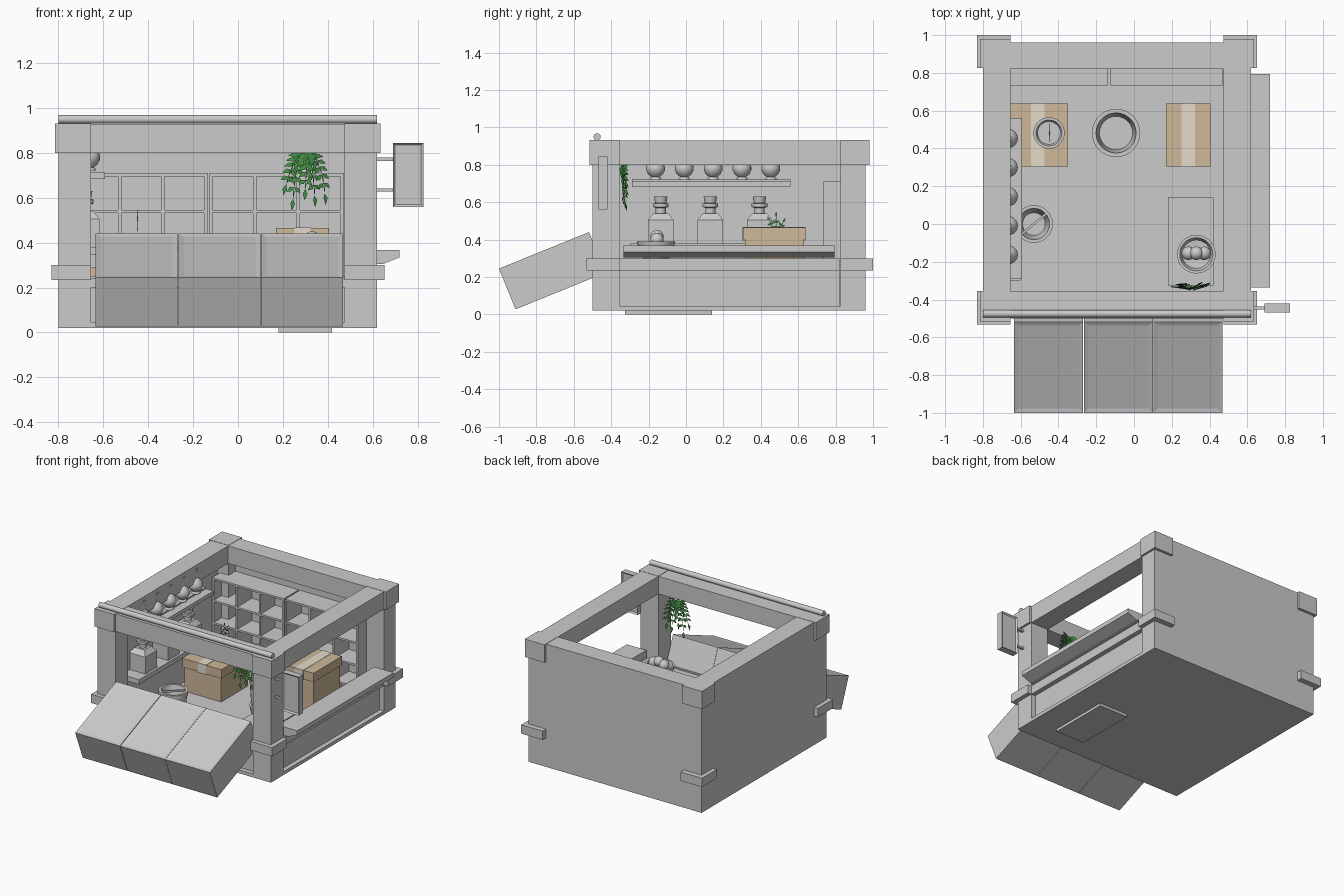
import bpy, bmesh
from math import radians, sin, cos, pi
from mathutils import Vector, Matrix

if "Cube" in bpy.data.objects:
    bpy.data.objects.remove(bpy.data.objects["Cube"])


def material(name, rgb):
    m = bpy.data.materials.new(name)
    m.diffuse_color = (*rgb, 1)
    m.use_nodes = True
    m.node_tree.nodes["Principled BSDF"].inputs["Base Color"].default_value = m.diffuse_color
    return m


def finish(name, bm, mat=None, smooth=False):
    me = bpy.data.meshes.new(name)
    bm.to_mesh(me)
    bm.free()
    ob = bpy.data.objects.new(name, me)
    bpy.context.collection.objects.link(ob)
    if mat:
        me.materials.append(mat)
    if smooth:
        bpy.ops.object.select_all(action='DESELECT')
        ob.select_set(True)
        bpy.context.view_layer.objects.active = ob
        bpy.ops.object.shade_smooth_by_angle(angle=radians(40))
    return ob


def add_box(bm, x0, x1, y0, y1, z0, z1):
    m = Matrix.Translation(((x0 + x1) / 2, (y0 + y1) / 2, (z0 + z1) / 2))
    m = m @ Matrix.Diagonal((x1 - x0, y1 - y0, z1 - z0, 1))
    return bmesh.ops.create_cube(bm, size=1, matrix=m)['verts']


def boxes(name, *spans, mat=None):
    bm = bmesh.new()
    for s in spans:
        add_box(bm, *s)
    return finish(name, bm, mat)


def lathe(name, profile, loc, segs=24, turn=0.0):
    bm = bmesh.new()
    rings = []
    for r, z in profile:
        if r == 0:
            rings.append([bm.verts.new((0, 0, z))] * segs)
        else:
            rings.append([bm.verts.new((r * cos(turn + 2 * pi * i / segs), r * sin(turn + 2 * pi * i / segs), z))
                          for i in range(segs)])
    for a, b in zip(rings, rings[1:]):
        for i in range(segs):
            j = (i + 1) % segs
            bm.faces.new(list(dict.fromkeys((a[i], a[j], b[j], b[i]))))
    bmesh.ops.recalc_face_normals(bm, faces=bm.faces)
    ob = finish(name, bm, smooth=segs > 4)
    ob.location = loc
    return ob


def inset_panel(bm, verts, axis, thickness, depth):
    # recessed panels on the faces of a box whose normals match the axis
    for f in list({f for v in verts for f in v.link_faces}):
        f.normal_update()
        if f.normal.dot(axis) > 0.9:
            bmesh.ops.inset_individual(bm, faces=[f], thickness=thickness)
            bmesh.ops.translate(bm, verts=f.verts, vec=-axis * depth)


card = material("cardboard", (0.62, 0.48, 0.32))
tape = material("tape", (0.78, 0.72, 0.6))
green = material("leaf_green", (0.06, 0.3, 0.06))

# Shell: floor, solid left and back walls, low front and right panels
boxes("floor", (-.8, .62, -.5, .96, .02, .045))
boxes("left_wall", (-.8, -.745, -.5, .96, .02, .93))
boxes("back_wall", (-.8, .62, .905, .96, .02, .93))
boxes("right_low_panel", (.55, .585, -.36, .82, .04, .25))
boxes("front_low_panel", (-.66, .475, -.465, -.43, .04, .25))
boxes("right_rail", (.475, .62, -.36, .82, .235, .3))
boxes("front_rail", (-.66, .475, -.5, -.36, .2, .24))

# Posts with middle and top corner brackets
for sx, (x0, x1) in (("left", (-.8, -.655)), ("right", (.475, .62))):
    for sy, (y0, y1) in (("front", (-.5, -.355)), ("back", (.825, .96))):
        tag = f"{sy}_{sx}"
        boxes(f"{tag}_post", (x0, x1, y0, y1, .02, .93))
        for part, g, z0, z1 in (("mid_bracket", .032, .235, .3), ("top_bracket", .016, .8, .932)):
            ax, bx = (x0 - g, x1) if sx == "left" else (x0, x1 + g)
            ay, by = (y0 - g, y1) if sy == "front" else (y0, y1 + g * 1.25)
            boxes(f"{tag}_{part}", (ax, bx, ay, by, z0, z1))

# Top frame and round rail on its front edge
boxes("top_frame", (-.8, .62, -.5, -.355, .8, .93), (-.8, .62, .82, .96, .8, .93),
      (-.8, -.655, -.355, .82, .8, .93), (.475, .62, -.355, .82, .8, .93))
rod = lathe("front_rod", [(0, -.8), (.019, -.8), (.019, .62), (0, .62)], (0, -.475, .95), 16)
rod.rotation_euler.y = pi / 2

# Sloped window ledge on the right
bm = bmesh.new()
prof = [(.56, .305), (.645, .305), (.72, .335), (.72, .368), (.56, .368)]
f = bm.faces.new([bm.verts.new((x, -.335, z)) for x, z in prof])
ext = bmesh.ops.extrude_face_region(bm, geom=[f])['geom']
bmesh.ops.translate(bm, verts=[v for v in ext if isinstance(v, bmesh.types.BMVert)], vec=(0, 1.13, 0))
bmesh.ops.recalc_face_normals(bm, faces=bm.faces)
finish("window_ledge", bm)

# Three tilted display crates with rims and ribs
for n, x0 in enumerate((-.635, -.265, .103)):
    w, d, h, t = .366, .52, .235, .01
    bm = bmesh.new()
    add_box(bm, x0 + t, x0 + w - t, t, d - t, -h, -.012)
    rim = add_box(bm, x0, x0 + w, 0, d, -.03, 0)
    inset_panel(bm, rim, Vector((0, 0, 1)), .033, .005)
    add_box(bm, x0, x0 + w, 0, d, -.065, -.055)
    add_box(bm, x0, x0 + w, 0, d, -h, -h + .012)
    for a in (.0, .06, w - .072, w - .012):
        add_box(bm, x0 + a, x0 + a + .012, 0, d, -h, 0 - .03)
    for a in (.0, .06, d - .072, d - .012):
        add_box(bm, x0, x0 + w, a, a + .012, -h, -.03)
    ob = finish(f"display_crate_{n + 1}", bm)
    ob.location = (0, -1, .245)
    ob.rotation_euler.x = radians(22.1)

# Hanging blank sign on two pegs
bm = bmesh.new()
board = add_box(bm, .69, .826, -.468, -.42, .56, .845)
for s in (1, -1):
    inset_panel(bm, board, Vector((0, s, 0)), .014, .01)
finish("sign_board", bm)
boxes("sign_pegs", *[(.6, .7, -.452, -.436, z - .007, z + .007) for z in (.635, .772)])

# Pigeonhole shelves along the back wall
for n, (x0, x1) in enumerate(((-.725, -.137), (-.127, .47))):
    p, q = (x1 - x0 - .014) / 3, .1645
    spans = [(x0 + i * p, x0 + i * p + .014, .732, .905, .04, .71) for i in range(4)]
    spans += [(x0, x1, .732, .905, .038 + i * q, .052 + i * q) for i in range(5)]
    boxes(f"pigeonhole_shelf_{n + 1}", *spans)

# Left shelves with flasks and square bottles
boxes("upper_left_shelf", (-.76, -.592, -.29, .56, .685, .712), (-.76, -.655, -.29, .56, .705, .723))
boxes("lower_left_shelf", (-.76, -.6, -.3, .56, .345, .38))
flask = [(0, 0), (.032, 0), (.03, .008), (.022, .014), (.04, .028), (.05, .05), (.05, .066), (.042, .086),
         (.028, .1), (.014, .112), (.011, .16), (.018, .178), (0, .178)]
for n in range(5):
    lathe(f"round_flask_{n + 1}", flask, (-.665, -.163 + .154 * n, .722))
for n, y in enumerate((-.135, .13, .393)):
    k = 2 ** .5
    lathe(f"square_bottle_{n + 1}", [(0, 0), (.068 * k, 0), (.068 * k, .125), (.04 * k, .16), (0, .16)],
          (-.685, y, .38), 4, pi / 4)
    lathe(f"bottle_neck_{n + 1}", [(.027, .15), (.027, .19), (.042, .195), (.042, .212), (.03, .215),
                                   (.036, .25), (0, .25)], (-.685, y, .38), 20)

# Cardboard boxes with lids and tape
for n, (x0, x1, top) in enumerate(((-.668, -.35, .29), (.17, .405, .465))):
    c = (x0 + x1) / 2
    boxes(f"carton_{n + 1}", (x0 + .008, x1 - .008, .315, .63, .021, top - .05),
          (x0, x1, .305, .638, top - .065, top), mat=card)
    boxes(f"carton_tape_{n + 1}", (c - .035, c + .035, .303, .64, top - .07, top + .002), mat=tape)

# Block table with a bowl of round fruit
boxes("block_table", (.18, .42, -.325, .14, 0, .26))
lathe("fruit_bowl", [(0, .26), (.05, .26), (.06, .29), (.092, .34), (.102, .39), (.088, .39), (.075, .35), (0, .34)],
      (.33, -.16, 0), 28)
for n, (dx, dz) in enumerate(((-.042, .4), (0, .415), (.042, .4))):
    lathe(f"fruit_{n + 1}", [(.036 * sin(pi * i / 10) if 0 < i < 10 else 0, -.036 * cos(pi * i / 10))
                             for i in range(11)], (.33 + dx, -.155, dz), 16)


# Tub, pail and flower pot
def vessel(name, x, y, r, z0, z1, rb):
    lathe(name, [(0, z0), (rb, z0), (r * .96, z1 - .03), (r, z1 - .028), (r, z1), (r * .83, z1),
                 (rb * .8, z0 + .06), (0, z0 + .06)], (x, y, 0), 28)


vessel("tub", -.095, .482, .128, .04, .27, .11)
vessel("pail", -.53, 0, .1, .04, .21, .075)
vessel("flower_pot", -.45, .482, .083, .29, .41, .055)
lathe("pot_soil", [(0, .385), (.065, .385), (.065, .39), (0, .39)], (-.45, .482, 0), 20)
boxes("pail_handle", (-.098, .098, -.006, .006, .195, .207)).location = (-.53, 0, 0)
bpy.data.objects["pail_handle"].rotation_euler.z = radians(40)


# Leafy fronds: arched stem with paired pointed leaves
def frond(bm, pts, normal, leaf, count=7):
    a, b, c = map(Vector, pts)
    pos = lambda t: a * (1 - t) ** 2 + b * 2 * t * (1 - t) + c * t * t
    nrm = Vector(normal)

    def blade(p, d, length, width):
        s = d.cross(nrm).normalized() * width
        mid = p + d * length * .45 + nrm * length * .12
        bm.faces.new([bm.verts.new(v) for v in (p, mid - s, p + d * length, mid + s)])

    for i in range(count):
        t0, t1 = i / count, (i + 1) / count
        p, q = pos(t0), pos(t1)
        d = (q - p).normalized()
        blade(p, d, (q - p).length * 1.1, .003)
        if i > 0:
            side = d.cross(nrm).normalized()
            for s in (1, -1):
                blade(p, (d * .6 + side * s * .8).normalized(), leaf * (1.1 - .4 * t0), leaf * .2)
    blade(pos(1), d, leaf, leaf * .2)


bm = bmesh.new()
for ex, ez, by, mx in ((.215, .66, -.33, .25), (.245, .595, -.315, .26), (.3, .64, -.335, .31),
                       (.34, .61, -.32, .33), (.385, .62, -.325, .37)):
    frond(bm, ((.3, -.345, .81), (mx, by, .79), (ex, by, ez)),
          Vector((.5 if ex > .32 else .1, -1, .2)).normalized(), .052)
finish("hanging_fern", bm, green)
bm = bmesh.new()
for dy, dz in ((-.035, .5), (0, .52), (.035, .49)):
    frond(bm, ((-.45, .482, .39), (-.45, .482 + dy * .4, .46), (-.45, .482 + dy, dz)), (1, 0, 0), .03, 4)
finish("pot_sprig", bm, green)
